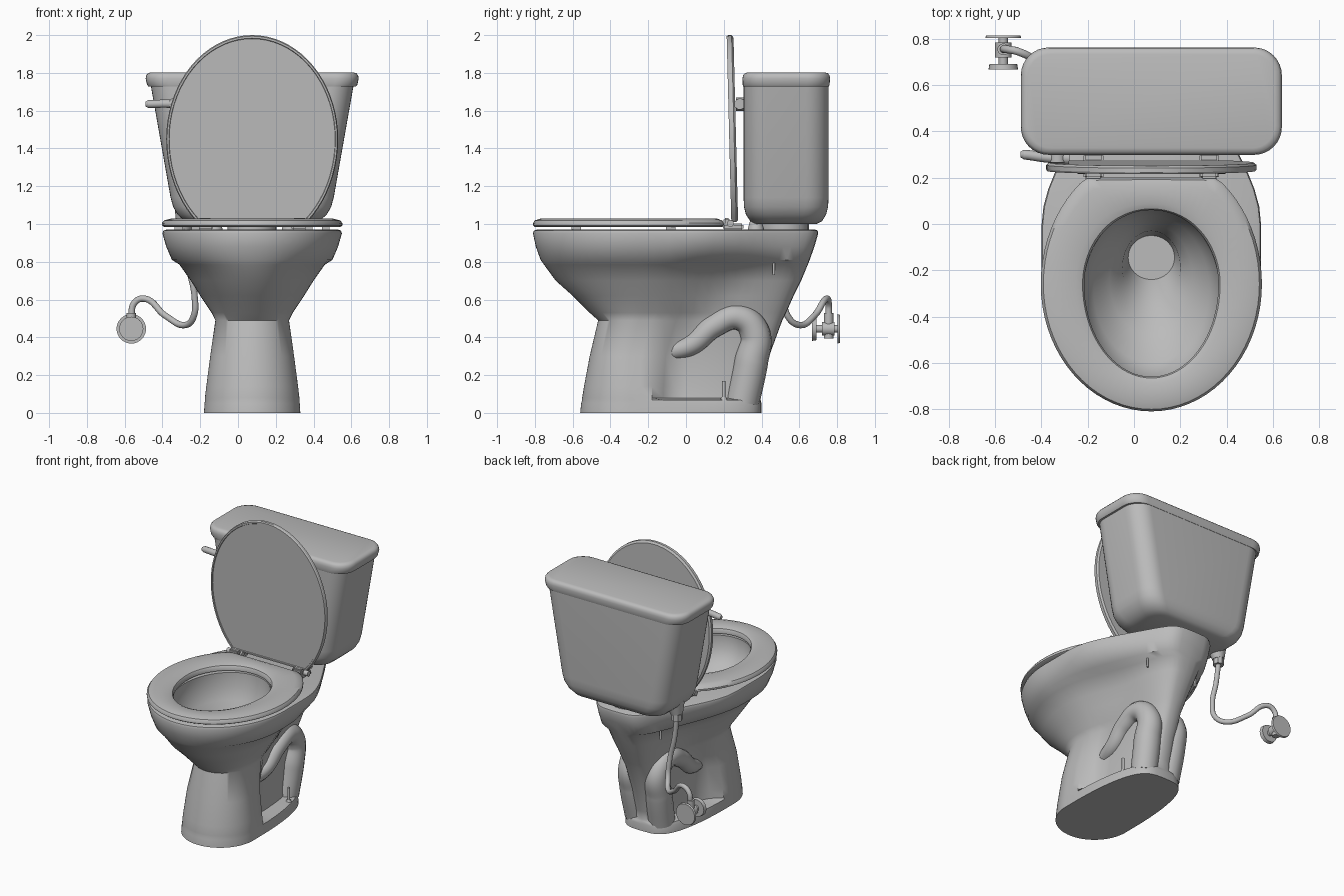
import bpy, bmesh, math
from mathutils import Vector

if "Cube" in bpy.data.objects:
    bpy.data.objects.remove(bpy.data.objects["Cube"], do_unlink=True)

CX = 0.075      # centre line of the fixture
N = 72          # points per outline

grey = bpy.data.materials.new("glazed_grey")
grey.use_nodes = True
COLOUR = (0.5, 0.5, 0.5, 1)
grey.diffuse_color = COLOUR
grey.node_tree.nodes["Principled BSDF"].inputs["Base Color"].default_value = COLOUR


def finish(name, bm, angle=38):
    bmesh.ops.recalc_face_normals(bm, faces=bm.faces)
    me = bpy.data.meshes.new(name)
    bm.to_mesh(me)
    bm.free()
    me.materials.append(grey)
    me.shade_smooth()
    me.set_sharp_from_angle(angle=math.radians(angle))
    ob = bpy.data.objects.new(name, me)
    bpy.context.collection.objects.link(ob)


def loft(name, rings, closed=False, angle=38):
    """Skin a stack of outlines; cap both ends or join last to first."""
    bm = bmesh.new()
    loops = [[bm.verts.new(p) for p in ring] for ring in rings]
    n = len(loops[0])
    pairs = list(zip(loops, loops[1:]))
    if closed:
        pairs.append((loops[-1], loops[0]))
    for a, b in pairs:
        for i in range(n):
            j = (i + 1) % n
            bm.faces.new((a[i], a[j], b[j], b[i]))
    if not closed:
        bm.faces.new(loops[0])
        bm.faces.new(loops[-1])
    finish(name, bm, angle)


def rod(name, start, end, r1, r2=None, sides=24):
    a, b = Vector(start), Vector(end)
    bm = bmesh.new()
    bmesh.ops.create_cone(bm, cap_ends=True, segments=sides, radius1=r1,
                          radius2=r1 if r2 is None else r2, depth=(b - a).length)
    rot = (b - a).to_track_quat('Z', 'Y').to_matrix().to_4x4()
    bmesh.ops.transform(bm, matrix=rot, verts=bm.verts)
    bmesh.ops.translate(bm, vec=(a + b) / 2, verts=bm.verts)
    finish(name, bm)


def block(name, centre, size, bevel=0.008):
    bm = bmesh.new()
    bmesh.ops.create_cube(bm, size=1)
    bmesh.ops.scale(bm, vec=size, verts=bm.verts)
    bmesh.ops.translate(bm, vec=centre, verts=bm.verts)
    bmesh.ops.bevel(bm, geom=bm.edges[:], offset=bevel, segments=2, affect='EDGES')
    finish(name, bm)


def tube(name, points, depth, radii=None):
    cu = bpy.data.curves.new(name, 'CURVE')
    cu.dimensions = '3D'
    cu.bevel_depth = depth
    cu.bevel_resolution = 5
    cu.use_fill_caps = True
    sp = cu.splines.new('BEZIER')
    sp.bezier_points.add(len(points) - 1)
    for i, (bp, p) in enumerate(zip(sp.bezier_points, points)):
        bp.co = p
        bp.radius = radii[i] if radii else 1
        bp.handle_left_type = bp.handle_right_type = 'AUTO'
    cu.materials.append(grey)
    bpy.context.collection.objects.link(bpy.data.objects.new(name, cu))


def body_ring(z, yf, yb, hw, hwb, mid, s0, s1, n_back=3):
    """Round nose at the front; sides blend to width hwb between s0 and s1."""
    ring = []
    for i in range(N):
        a = 2 * math.pi * i / N
        u, side = math.cos(a), math.sin(a)
        y = mid + u * (yb - mid if u > 0 else mid - yf)
        t = min(max((y - s0) / (s1 - s0), 0), 1)
        w = hw + (hwb - hw) * t * t * (3 - 2 * t)
        n = n_back if u > 0 else 2
        x = w * max(1 - abs(u) ** n, 0) ** (1 / n)
        ring.append((CX + math.copysign(x, side), y, z))
    return ring


def egg(hw, front, back, cut):
    """Oval outline with a straight cut at the back."""
    return [(hw * math.sin(2 * math.pi * i / N),
             min((back if math.cos(2 * math.pi * i / N) > 0 else front)
                 * math.cos(2 * math.pi * i / N), cut)) for i in range(N)]


def box_ring(z, hx, y0, y1, r):
    ring = []
    for k, (sx, sy) in enumerate(((1, 1), (-1, 1), (-1, -1), (1, -1))):
        for i in range(9):
            a = math.pi / 2 * (k + i / 8)
            ring.append((CX + sx * (hx - r) + r * math.cos(a),
                         (y1 - r if sy > 0 else y0 + r) + r * math.sin(a), z))
    return ring


# Bowl and pedestal: outside from floor to rim, then down into the basin
outer = [
    (0.0, -0.56, 0.40, 0.255, 0.24, -0.3, -0.2, 0.4, 3.5),
    (0.05, -0.555, 0.40, 0.252, 0.235, -0.3, -0.2, 0.4, 3.5),
    (0.068, -0.55, 0.395, 0.25, 0.225, -0.3, -0.2, 0.4, 3.5),
    (0.08, -0.55, 0.39, 0.25, 0.15, -0.3, -0.19, -0.08),
    (0.14, -0.54, 0.40, 0.243, 0.14, -0.3, -0.19, -0.07),
    (0.3, -0.51, 0.44, 0.222, 0.135, -0.3, -0.19, -0.05),
    (0.49, -0.465, 0.51, 0.195, 0.145, -0.25, -0.18, 0.05),
    (0.53, -0.51, 0.53, 0.215, 0.155, -0.22, -0.2, 0.15),
    (0.62, -0.60, 0.57, 0.275, 0.18, -0.22, -0.2, 0.25),
    (0.70, -0.69, 0.61, 0.325, 0.205, -0.22, -0.2, 0.32),
    (0.785, -0.752, 0.645, 0.385, 0.235, -0.23, -0.2, 0.5),
    (0.81, -0.77, 0.655, 0.425, 0.25, -0.25, -0.15, 0.65, 4),
    (0.88, -0.795, 0.68, 0.455, 0.255, -0.25, 0.0, 0.68, 4),
    (0.95, -0.81, 0.70, 0.475, 0.26, -0.25, 0.0, 0.7, 4),
    (0.965, -0.805, 0.697, 0.47, 0.255, -0.25, 0.0, 0.7, 4),
    (0.97, -0.79, 0.685, 0.455, 0.24, -0.25, 0.0, 0.7, 4),
]
inner = [(0.97, -0.665, 0.07, 0.295), (0.87, -0.665, 0.065, 0.295), (0.79, -0.60, 0.035, 0.25),
         (0.71, -0.48, 0.0, 0.18), (0.64, -0.35, -0.03, 0.125), (0.48, -0.24, -0.05, 0.1)]
rings = [body_ring(*s) for s in outer]
for z, y0, y1, hw in inner:
    m, h = (y0 + y1) / 2, (y1 - y0) / 2
    rings.append([(CX + x, m + y, z) for x, y in egg(hw, h, h, h)])
loft("bowl", rings, angle=45)

# Seat ring, swept between its outer and inner outlines
big, small = egg(0.478, 0.55, 0.57, 0.46), egg(0.29, 0.40, 0.32, 0.32)
section = [(0.06, 0.985), (0.0, 0.992), (0.0, 1.004), (0.06, 1.019), (0.25, 1.028),
           (0.8, 1.028), (0.96, 1.018), (1.0, 1.005), (1.0, 0.985)]
loft("seat", [[(CX + p[0] + (q[0] - p[0]) * t, -0.26 + p[1] + (q[1] - p[1]) * t, z)
               for p, q in zip(big, small)] for t, z in section], closed=True)

# Raised lid with a shallow recessed front face, leaning slightly forward
lid_rings = []
for scale, depth in ((0.965, 0.006), (0.97, 0), (0.99, 0), (1, 0.008), (1, 0.026), (0.975, 0.036)):
    lid_rings.append([(CX + x * scale, 0.229 + depth + 0.025 * y * scale,
                       1.45 - y * scale) for x, y in egg(0.455, 0.55, 0.574, 0.44)])
loft("lid", lid_rings, angle=30)

# Tank and its cover
loft("tank", [box_ring(*s) for s in (
    (1.0, 0.31, 0.37, 0.69, 0.1), (1.015, 0.355, 0.34, 0.72, 0.11),
    (1.05, 0.395, 0.317, 0.742, 0.12), (1.09, 0.418, 0.307, 0.752, 0.12),
    (1.14, 0.432, 0.305, 0.755, 0.12), (1.74, 0.538, 0.305, 0.755, 0.12))])
loft("tank_cover", [box_ring(*s) for s in (
    (1.728, 0.55, 0.303, 0.757, 0.12), (1.738, 0.557, 0.30, 0.76, 0.12),
    (1.77, 0.564, 0.299, 0.763, 0.12), (1.787, 0.561, 0.302, 0.76, 0.12),
    (1.798, 0.552, 0.311, 0.751, 0.11), (1.803, 0.535, 0.328, 0.734, 0.1))])
rod("tank_outlet", (CX, 0.52, 0.96), (CX, 0.52, 1.01), 0.13)

# Flush lever
rod("lever_pivot", (-0.33, 0.265, 1.635), (-0.33, 0.32, 1.635), 0.036)
tube("lever_arm", [(-0.28, 0.285, 1.635), (-0.38, 0.288, 1.637), (-0.475, 0.3, 1.635),
                   (-0.49, 0.3, 1.635)], 0.021, [1.4, 1.05, 1, 0.6])

# Parts that repeat on both sides
for side, label in ((1, "left"), (-1, "right")):
    def at(dx, y, z):
        return (CX + side * dx, y, z)
    tube(label + "_trapway", [at(0.1, -0.1, 0.32), at(0.12, 0.03, 0.36), at(0.125, 0.15, 0.46),
                              at(0.12, 0.28, 0.505), at(0.105, 0.365, 0.42), at(0.1, 0.345, 0.27),
                              at(0.09, 0.3, 0.06)],
         0.062, [0.75, 0.9, 1, 1.1, 1.3, 1.45, 1.45])
    rod(label + "_floor_bolt", at(0.185, 0.2, 0.06), at(0.185, 0.2, 0.17), 0.009, sides=12)
    rod(label + "_floor_washer", at(0.185, 0.2, 0.065), at(0.185, 0.2, 0.085), 0.02, 0.012)
    rod(label + "_tank_bolt", at(0.2, 0.465, 0.73), at(0.2, 0.465, 0.83), 0.007, sides=12)
    rod(label + "_tank_nut", at(0.2, 0.37, 0.965), at(0.2, 0.37, 1.04), 0.045, 0.025)
    block(label + "_hinge_base", at(0.25, 0.25, 0.985), (0.085, 0.11, 0.035))
    block(label + "_hinge_arm", at(0.25, 0.215, 1.012), (0.075, 0.035, 0.04))
    rod(label + "_hinge_pin", at(0.2, 0.235, 1.003), at(0.32, 0.235, 1.003), 0.018)
    for y, dx, spot in ((-0.58, 0.3, "front"), (-0.08, 0.39, "rear")):
        block(f"{label}_{spot}_bumper", at(dx, y, 0.978), (0.04, 0.05, 0.022), 0.004)

# Water supply: fitting under the tank, hose and wall valve
rod("supply_collar", (-0.285, 0.51, 0.975), (-0.27, 0.51, 1.06), 0.04, 0.065)
rod("supply_nut", (-0.285, 0.51, 0.93), (-0.285, 0.51, 0.975), 0.036, sides=8)
tube("supply_hose", [(-0.285, 0.51, 0.94), (-0.265, 0.51, 0.79), (-0.23, 0.515, 0.62),
                     (-0.235, 0.54, 0.51), (-0.28, 0.6, 0.465), (-0.385, 0.68, 0.515),
                     (-0.5, 0.745, 0.605), (-0.55, 0.755, 0.58), (-0.565, 0.755, 0.5)], 0.017)
VX, VZ = -0.565, 0.445
rod("valve_neck", (VX, 0.755, VZ - 0.05), (VX, 0.755, 0.53), 0.025)
rod("valve_body", (VX, 0.72, VZ), (VX, 0.785, VZ), 0.036)
rod("valve_stem", (VX, 0.685, VZ), (VX, 0.81, VZ), 0.02)
rod("valve_handle", (VX, 0.668, VZ), (VX, 0.692, VZ), 0.064, 0.06)
rod("wall_flange", (VX, 0.803, VZ), (VX, 0.815, VZ), 0.078, 0.074, sides=32)
